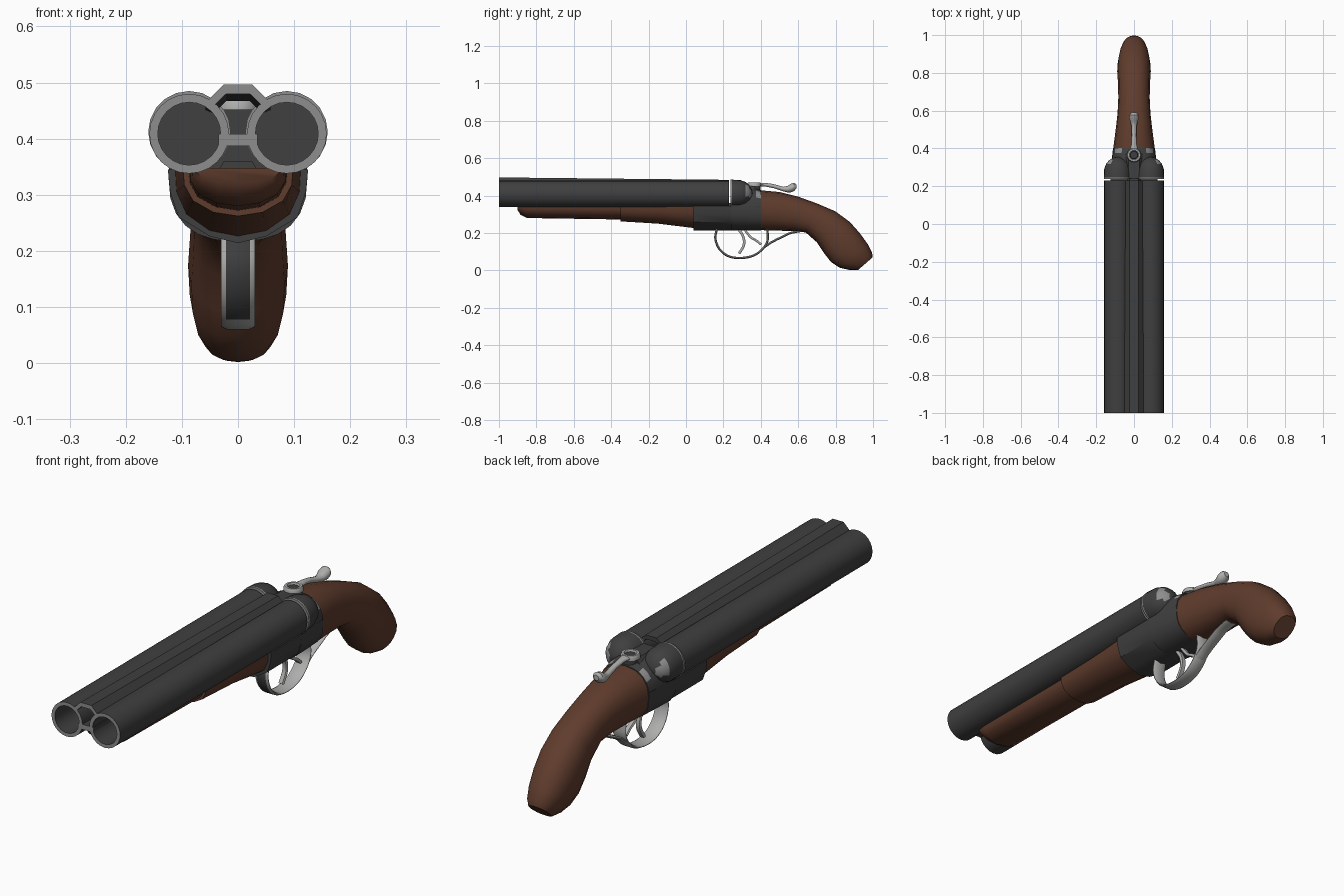
import bpy, bmesh, math
from mathutils import Vector

if "Cube" in bpy.data.objects:
    bpy.data.objects.remove(bpy.data.objects["Cube"])


def material(name, rgb):
    m = bpy.data.materials.new(name)
    m.diffuse_color = (*rgb, 1)
    m.use_nodes = True
    m.node_tree.nodes["Principled BSDF"].inputs["Base Color"].default_value = m.diffuse_color
    return m


DARK = material("dark_gunmetal", (0.05, 0.05, 0.05))
STEEL = material("worn_steel", (0.27, 0.27, 0.27))
BRIGHT = material("polished_steel", (0.42, 0.42, 0.41))
WOOD = material("brown_wood", (0.115, 0.045, 0.026))


def loft(name, rings, mats, seg=None, caps=(0, 0), rule=None, closed=False, angle=40):
    """Skin matching rings; seg gives a material slot per segment, rule(center, normal) overrides."""
    bm = bmesh.new()
    vs = [[bm.verts.new(p) for p in r] for r in rings]
    n = len(rings[0])
    for i in range(len(rings) - 1):
        for j in range(n):
            k = (j + 1) % n
            f = bm.faces.new((vs[i][j], vs[i][k], vs[i + 1][k], vs[i + 1][j]))
            f.material_index = seg[i] if seg else 0
    for ring, m in zip((vs[0], vs[-1]), caps):
        bm.faces.new(ring).material_index = m
    bmesh.ops.remove_doubles(bm, verts=bm.verts, dist=1e-5)
    bmesh.ops.recalc_face_normals(bm, faces=bm.faces)
    if rule:
        for f in bm.faces:
            m = rule(f.calc_center_median(), f.normal)
            if m is not None:
                f.material_index = m
    me = bpy.data.meshes.new(name)
    bm.to_mesh(me)
    bm.free()
    for m in mats:
        me.materials.append(m)
    ob = bpy.data.objects.new(name, me)
    bpy.context.collection.objects.link(ob)
    bpy.ops.object.select_all(action='DESELECT')
    ob.select_set(True)
    bpy.context.view_layer.objects.active = ob
    bpy.ops.object.shade_smooth_by_angle(angle=math.radians(angle))
    return ob


def oval(top, bot, hw, n=16, e=2.0):
    """Superellipse ring between a top and a bottom (y, z) point, hw wide each side."""
    t, b = Vector((0, *top)), Vector((0, *bot))
    c, h = (t + b) / 2, (t - b) / 2
    out = []
    for i in range(n):
        a = 2 * math.pi * i / n
        ca, sa = math.cos(a), math.sin(a)
        px = math.copysign(abs(ca) ** (2 / e), ca)
        pz = math.copysign(abs(sa) ** (2 / e), sa)
        out.append(c + h * pz + Vector((hw * px, 0, 0)))
    return out


def lathe(cx, cz, profile, n=20):
    """Rings around an axis parallel to y."""
    return [[(cx + max(r, 1e-7) * math.cos(2 * math.pi * i / n), y,
              cz + max(r, 1e-7) * math.sin(2 * math.pi * i / n)) for i in range(n)]
            for y, r in profile]


def mirrored(half):
    """Close an x >= 0 outline across the centre plane."""
    return half + [(-x, z) for x, z in reversed(half) if x > 1e-6]


def prism(outline, y, sx=1, dz=0):
    return [(x * sx, y, z + dz) for x, z in outline]


def strap(name, path, hw, t, mats, rule=None, steps=5):
    """Band swept along a smoothed (y, z) path."""
    p = [Vector(q) for q in path]
    p = [2 * p[0] - p[1]] + p + [2 * p[-1] - p[-2]]
    pts = []
    for i in range(1, len(p) - 2):
        a, b, c, d = p[i - 1:i + 3]
        for s in range(steps):
            u = s / steps
            pts.append(0.5 * (2 * b + (c - a) * u + (2 * a - 5 * b + 4 * c - d) * u * u
                              + (3 * b - a - 3 * c + d) * u ** 3))
    pts.append(p[-2])
    rings = []
    for i, q in enumerate(pts):
        tan = (pts[min(i + 1, len(pts) - 1)] - pts[max(i - 1, 0)]).normalized()
        nrm = Vector((-tan.y, tan.x))
        rings.append([(x * hw, *(q + nrm * s * t)) for x, s in
                      ((-0.7, 1), (0.7, 1), (1, 0.2), (1, -0.2), (0.7, -1), (-0.7, -1), (-1, -0.2), (-1, 0.2))])
    return loft(name, rings, mats, rule=rule)


# Barrels and rounded breech fences
for side, s in (("left", -1), ("right", 1)):
    loft(side + "_barrel", lathe(s * 0.087, 0.409, [(0.23, 0), (0.23, 0.071), (-1, 0.071),
         (-1, 0.056), (0.2, 0.056), (0.2, 0)], 24), [DARK, STEEL], seg=[1, 0, 1, 0, 0])
    loft(side + "_breech_fence", lathe(s * 0.087, 0.412, [(0.238, 0), (0.238, 0.073), (0.245, 0.073),
         (0.29, 0.071), (0.318, 0.061), (0.338, 0.045), (0.352, 0.02), (0.355, 0)]),
         [DARK, STEEL], seg=[1, 1, 0, 0, 0, 0, 0],
         rule=lambda c, n: 1 if c.y > 0.29 and n.x * s > 0.42 and n.y > 0.4 and n.z > -0.3 else None)

# Hollow sighting rib and lower bridge joining the barrels
rib = [(0.025, 0.497), (0.058, 0.464), (0.044, 0.458), (0.021, 0.48)]
rib = rib + [(-x, z) for x, z in reversed(rib)]
loft("sighting_rib", [prism(rib, -1), prism(rib, 0.23, 1, -0.013)], [DARK, STEEL], caps=(1, 0), angle=20)
bridge = [(-0.035, 0.387), (0.035, 0.387), (0.035, 0.408), (-0.035, 0.408)]
loft("barrel_bridge", [prism(bridge, -1), prism(bridge, 0.23)], [DARK, STEEL], caps=(1, 0))

# Under-barrel filler
keel = [(-0.04, 0.335), (0.04, 0.335), (0.025, 0.36), (-0.025, 0.36)]
loft("barrel_keel", [prism(keel, -0.88), prism(keel, 0.24)], [DARK])


# Wooden forend, slim nose and thicker rear with a step
def trough(hw, bot, top=0.348):
    h = top - bot
    return mirrored([(hw, top), (hw * 0.98, top - 0.35 * h), (hw * 0.82, top - 0.68 * h),
                     (hw * 0.45, top - 0.92 * h), (0, bot)])


loft("forend_nose", [prism(trough(w, b), y) for y, w, b in
     ((-0.9, 0.075, 0.322), (-0.885, 0.082, 0.298), (-0.85, 0.086, 0.28), (-0.34, 0.088, 0.272))], [WOOD])
loft("forend_rear", [prism(trough(w, b), y) for y, w, b in
     ((-0.35, 0.098, 0.262), (-0.15, 0.102, 0.25), (0.045, 0.112, 0.226))], [WOOD])

# Receiver bar and breech body
bar = mirrored([(0.125, 0.345), (0.121, 0.305), (0.106, 0.26), (0.05, 0.226), (0, 0.214)])
loft("receiver_bar", [prism(bar, 0.04), prism(bar, 0.24), prism(bar, 0.40, 0.89)], [DARK])
loft("breech_body", [oval((y, t), (y, 0.217), w, 24, 2.5) for y, t, w in
     ((0.24, 0.45, 0.124), (0.32, 0.447, 0.12), (0.375, 0.438, 0.114), (0.402, 0.43, 0.111))],
     [DARK, STEEL],
     rule=lambda c, n: 1 if 0.375 < c.y < 0.4 and 0.39 < c.z < 0.425 and abs(c.x) > 0.07 else None)
hump = mirrored([(0.03, 0.452), (0.05, 0.43), (0.05, 0.36)])
loft("breech_center", [prism(hump, 0.24), prism(hump, 0.37)], [DARK])

# Curved pistol grip
grip = [(0.40, 0.428, 0.40, 0.215, 0.110), (0.50, 0.419, 0.48, 0.213, 0.098),
        (0.60, 0.394, 0.57, 0.210, 0.087), (0.70, 0.358, 0.64, 0.203, 0.083),
        (0.80, 0.315, 0.70, 0.150, 0.085), (0.877, 0.258, 0.74, 0.090, 0.089),
        (0.93, 0.198, 0.775, 0.045, 0.086), (0.972, 0.140, 0.82, 0.015, 0.076),
        (0.995, 0.095, 0.87, 0.003, 0.062), (0.998, 0.070, 0.92, 0.002, 0.045)]
loft("pistol_grip", [oval((a, b), (c, d), w, 16, 2.3) for a, b, c, d, w in grip], [WOOD])

# Trigger guard with its rear tail
strap("trigger_guard", [(0.165, 0.222), (0.157, 0.17), (0.178, 0.115), (0.225, 0.077), (0.29, 0.066),
                        (0.36, 0.079), (0.41, 0.115), (0.436, 0.16), (0.435, 0.22)], 0.03, 0.006, [BRIGHT, DARK],
      rule=lambda c, n: 1 if n.y < -0.5 and abs(n.x) < 0.1 and c.y < 0.22 else None)
strap("guard_tail", [(0.42, 0.125), (0.46, 0.152), (0.52, 0.182), (0.56, 0.2), (0.62, 0.212)],
      0.026, 0.006, [BRIGHT])

# Two triggers
strap("front_trigger", [(0.28, 0.222), (0.306, 0.18), (0.309, 0.135), (0.284, 0.09)], 0.012, 0.007, [BRIGHT])
strap("rear_trigger", [(0.31, 0.222), (0.345, 0.178), (0.378, 0.158), (0.402, 0.138)], 0.012, 0.006, [BRIGHT])

# Opening lever: pivot post, ring and knobbed arm
def disc(r, z, n=16):
    return [(r * math.cos(2 * math.pi * i / n), 0.365 + r * math.sin(2 * math.pi * i / n), z) for i in range(n)]


loft("lever_pivot", [disc(0.034, 0.40), disc(0.034, 0.452), disc(0.022, 0.456), disc(0.019, 0.463)], [DARK])
loft("lever_ring", [disc(0.024, 0.45), disc(0.038, 0.45), disc(0.038, 0.462), disc(0.034, 0.469),
                    disc(0.025, 0.469), disc(0.022, 0.462), disc(0.022, 0.456)], [BRIGHT], caps=())
loft("lever_arm", [oval((y, z + h), (y, z - h), w, 12) for y, z, w, h in
     ((0.392, 0.459, 0.021, 0.009), (0.425, 0.458, 0.014, 0.010), (0.47, 0.450, 0.012, 0.011),
      (0.52, 0.435, 0.014, 0.012), (0.542, 0.434, 0.02, 0.017), (0.56, 0.440, 0.026, 0.023),
      (0.578, 0.446, 0.024, 0.022), (0.59, 0.449, 0.012, 0.011))], [BRIGHT])
